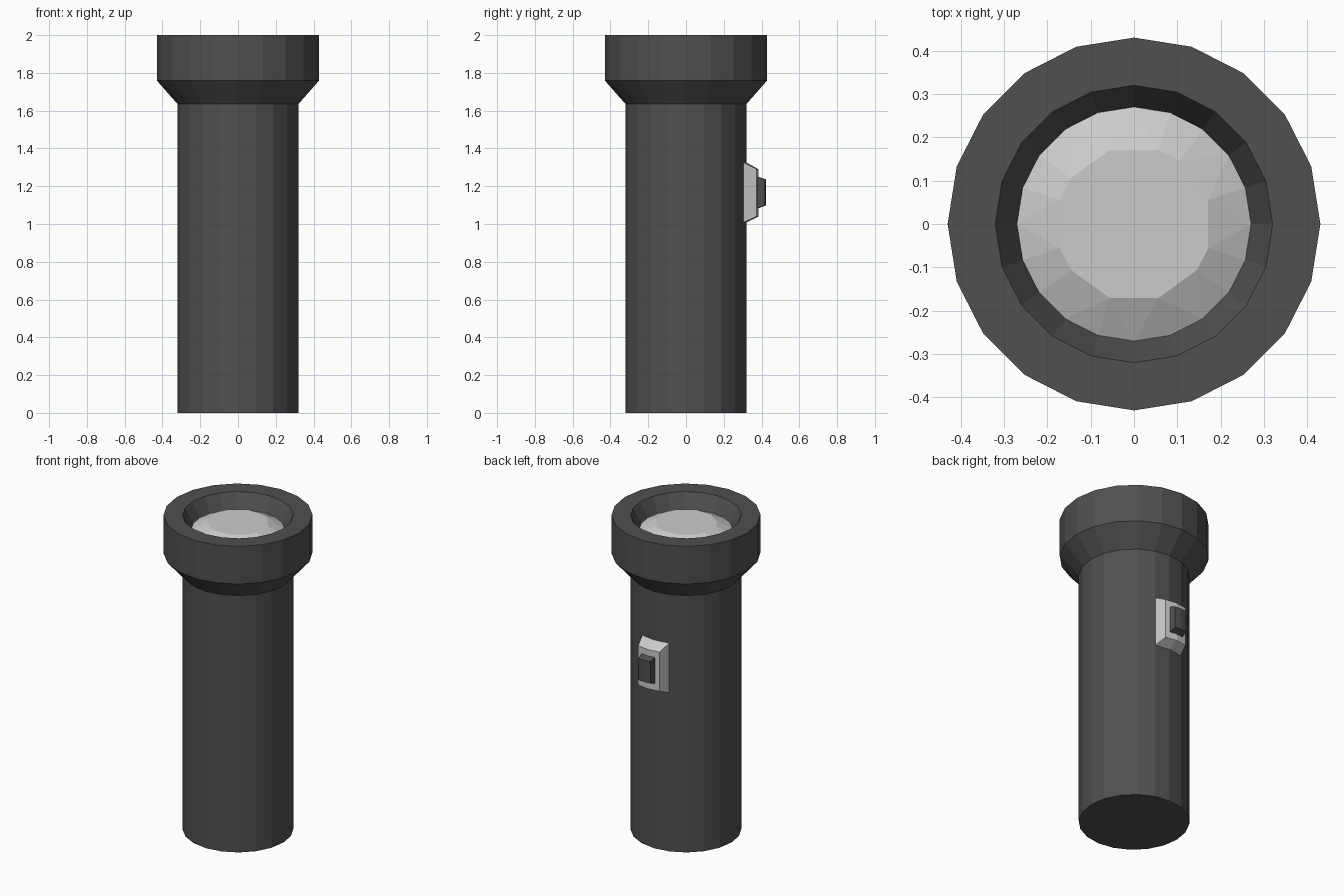
import bpy, bmesh
from math import sin, cos, radians

if "Cube" in bpy.data.objects:
    bpy.data.objects.remove(bpy.data.objects["Cube"])

SIDES = 20


def material(name, v):
    m = bpy.data.materials.new(name)
    m.diffuse_color = (v, v, v, 1)
    m.use_nodes = True
    m.node_tree.nodes["Principled BSDF"].inputs["Base Color"].default_value = m.diffuse_color
    return m


def finish(name, bm, mat):
    bmesh.ops.recalc_face_normals(bm, faces=bm.faces[:])
    me = bpy.data.meshes.new(name)
    bm.to_mesh(me)
    bm.free()
    me.materials.append(mat)
    ob = bpy.data.objects.new(name, me)
    bpy.context.collection.objects.link(ob)
    return ob


def ring(r, z, angles):
    return [(r * sin(radians(a)), r * cos(radians(a)), z) for a in angles]


def hull(name, points, mat):
    bm = bmesh.new()
    for p in points:
        bm.verts.new(p)
    bmesh.ops.convex_hull(bm, input=bm.verts[:])
    bmesh.ops.dissolve_limit(bm, angle_limit=radians(0.5),
                             verts=bm.verts[:], edges=bm.edges[:])
    return finish(name, bm, mat)


def arched_block(name, inner, outer, mat):
    # each section: half width, y at sides, y at middle, low z, high z
    pts = [(x, y, z) for w, ys, ym, z0, z1 in (inner, outer)
           for x, y in ((-w, ys), (0, ym), (w, ys)) for z in (z0, z1)]
    return hull(name, pts, mat)


dark = material("dark_grey", 0.08)
light = material("light_grey", 0.55)

# Handle, flared head and recessed rim as one turned profile
every = [i * 360 / SIDES for i in range(SIDES)]
profile = [(0.32, 0), (0.32, 1.635), (0.43, 1.76), (0.43, 2.0),
           (0.32, 2.0), (0.27, 1.91)]
bm = bmesh.new()
rings = [[bm.verts.new(p) for p in ring(r, z, every)] for r, z in profile]
for a, b in zip(rings, rings[1:]):
    for i in range(SIDES):
        j = (i + 1) % SIDES
        bm.faces.new((a[i], a[j], b[j], b[i]))
bm.faces.new(rings[0])
finish("torch_body", bm, dark)

# Faceted lens with a flat centre
flat = (18, 36, 72, 108, 126, 162, 198, 234, 252, 288, 306, 342)
hull("lens", ring(0.27, 1.91, every) + ring(0.18, 1.955, flat), light)

# Switch plate and button on the back of the handle
arched_block("switch_plate", (0.095, 0.304, 0.32, 1.008, 1.326),
             (0.075, 0.374, 0.384, 1.04, 1.29), light)
arched_block("switch_button", (0.048, 0.37, 0.375, 1.08, 1.252),
             (0.042, 0.418, 0.423, 1.098, 1.236), dark)
